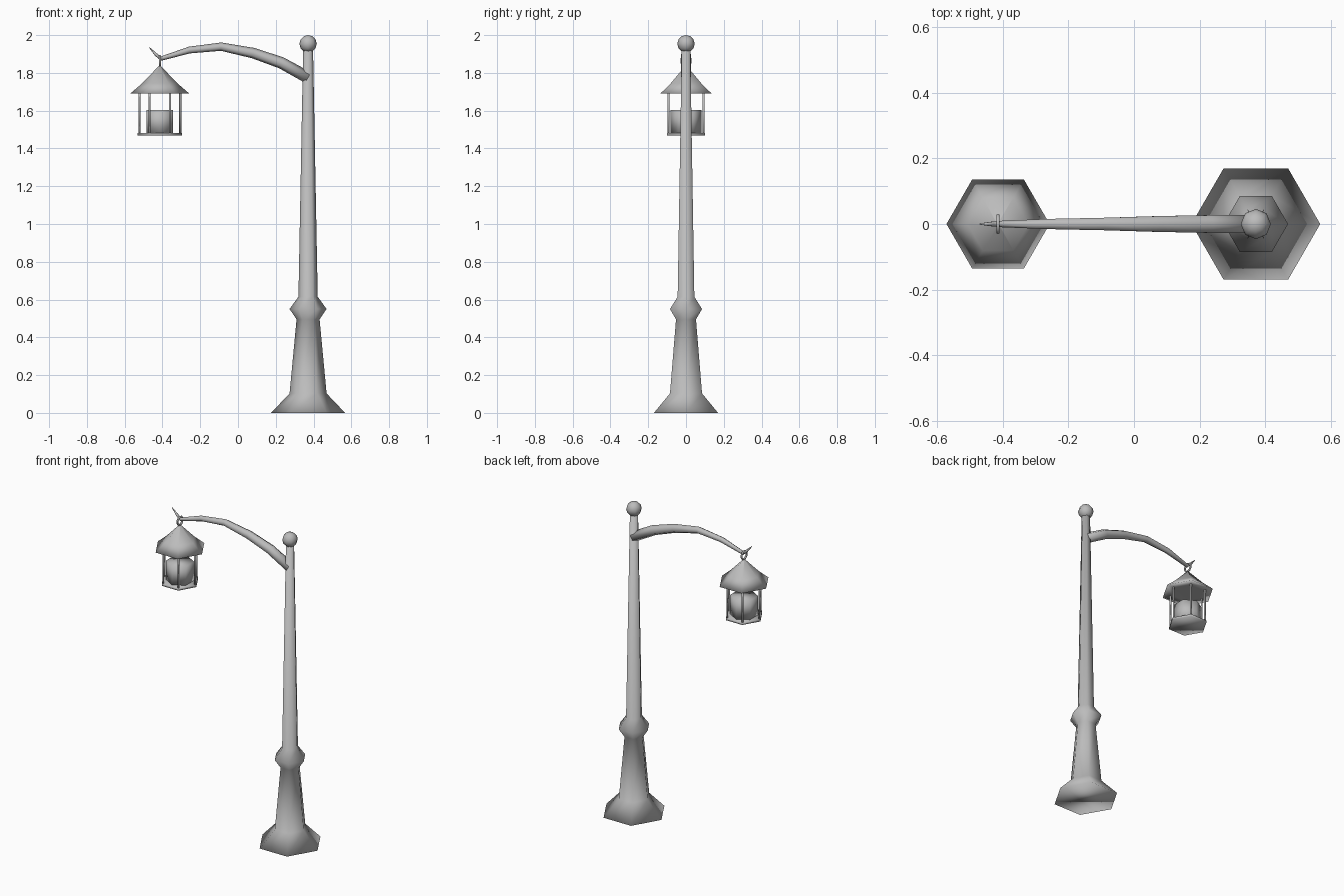
import bpy, bmesh, math
from mathutils import Vector

if "Cube" in bpy.data.objects:
    bpy.data.objects.remove(bpy.data.objects["Cube"])

POST_X, LAMP_X = 0.371, -0.414

iron = bpy.data.materials.new("grey iron")
iron.diffuse_color = (0.5, 0.5, 0.5, 1)
iron.use_nodes = True
iron.node_tree.nodes["Principled BSDF"].inputs["Base Color"].default_value = iron.diffuse_color


def finish(name, bm):
    """Turn a bmesh into a smooth shaded object."""
    bmesh.ops.recalc_face_normals(bm, faces=bm.faces)
    mesh = bpy.data.meshes.new(name)
    bm.to_mesh(mesh)
    bm.free()
    mesh.materials.append(iron)
    for p in mesh.polygons:
        p.use_smooth = True
    obj = bpy.data.objects.new(name, mesh)
    bpy.context.collection.objects.link(obj)
    return obj


def skin(name, rings):
    """Join a list of vertex rings and cap both ends."""
    bm = bmesh.new()
    loops = [[bm.verts.new(p) for p in ring] for ring in rings]
    n = len(loops[0])
    for a, b in zip(loops, loops[1:]):
        for i in range(n):
            j = (i + 1) % n
            bm.faces.new((a[i], a[j], b[j], b[i]))
    bm.faces.new(loops[0][::-1])
    bm.faces.new(loops[-1])
    return finish(name, bm)


def lathe(name, x, y, profile, sides=6, turn=0.0):
    """Upright turned part from (radius, height) pairs."""
    angles = [turn + math.tau * i / sides for i in range(sides)]
    return skin(name, [[(x + r * math.cos(a), y + r * math.sin(a), z) for a in angles]
                       for r, z in profile])


# Post: flared foot, tapered plinth, collar and slim shaft
lathe("post", POST_X, 0, [(0.196, 0), (0.098, 0.103), (0.061, 0.495),
                          (0.098, 0.55), (0.051, 0.615), (0.026, 1.94)])

# Ball on top of the post
bm = bmesh.new()
bmesh.ops.create_uvsphere(bm, u_segments=8, v_segments=6, radius=0.046)
bmesh.ops.translate(bm, verts=bm.verts, vec=(POST_X, 0, 1.954))
finish("ball_finial", bm)

# Curved arm: (x, z, radius), ending in an upturned thorn
path = [(0.371, 1.775, 0.032), (0.23, 1.853, 0.031), (0.08, 1.905, 0.028),
        (-0.09, 1.939, 0.022), (-0.257, 1.921, 0.018), (-0.41, 1.875, 0.011),
        (-0.432, 1.895, 0.008), (-0.47, 1.935, 0.002)]
rings = []
for i, (x, z, r) in enumerate(path):
    x0, z0, _ = path[max(i - 1, 0)]
    x1, z1, _ = path[min(i + 1, len(path) - 1)]
    along = Vector((x1 - x0, 0, z1 - z0)).normalized()
    up = Vector((along.z, 0, -along.x))
    rings.append([Vector((x, 0, z)) + up * r * math.cos(a) + Vector((0, r * math.sin(a), 0))
                  for a in (math.tau * k / 6 for k in range(6))])
skin("arm", rings)

# Hanging ring looped around the arm
bpy.ops.mesh.primitive_torus_add(major_segments=10, minor_segments=6, major_radius=0.026,
                                 minor_radius=0.006, location=(LAMP_X, 0, 1.864),
                                 rotation=(0, math.pi / 2, 0))
ring = bpy.context.object
ring.name = "hanging_ring"
ring.data.materials.append(iron)
bpy.ops.object.shade_smooth()

# Lantern roof, floor and candle
lathe("lantern_roof", LAMP_X, 0, [(0.094, 1.692), (0.157, 1.69), (0.093, 1.745), (0.004, 1.838)])
lathe("lantern_floor", LAMP_X, 0, [(0.117, 1.468), (0.117, 1.482)])
lathe("candle", LAMP_X, 0, [(0.082, 1.48), (0.082, 1.604)], turn=math.pi / 6)

# Six lantern bars, one at each corner
for k in range(6):
    a = math.tau * k / 6
    lathe("lantern_bar", LAMP_X + 0.108 * math.cos(a), 0.108 * math.sin(a),
          [(0.006, 1.475), (0.006, 1.715)])
